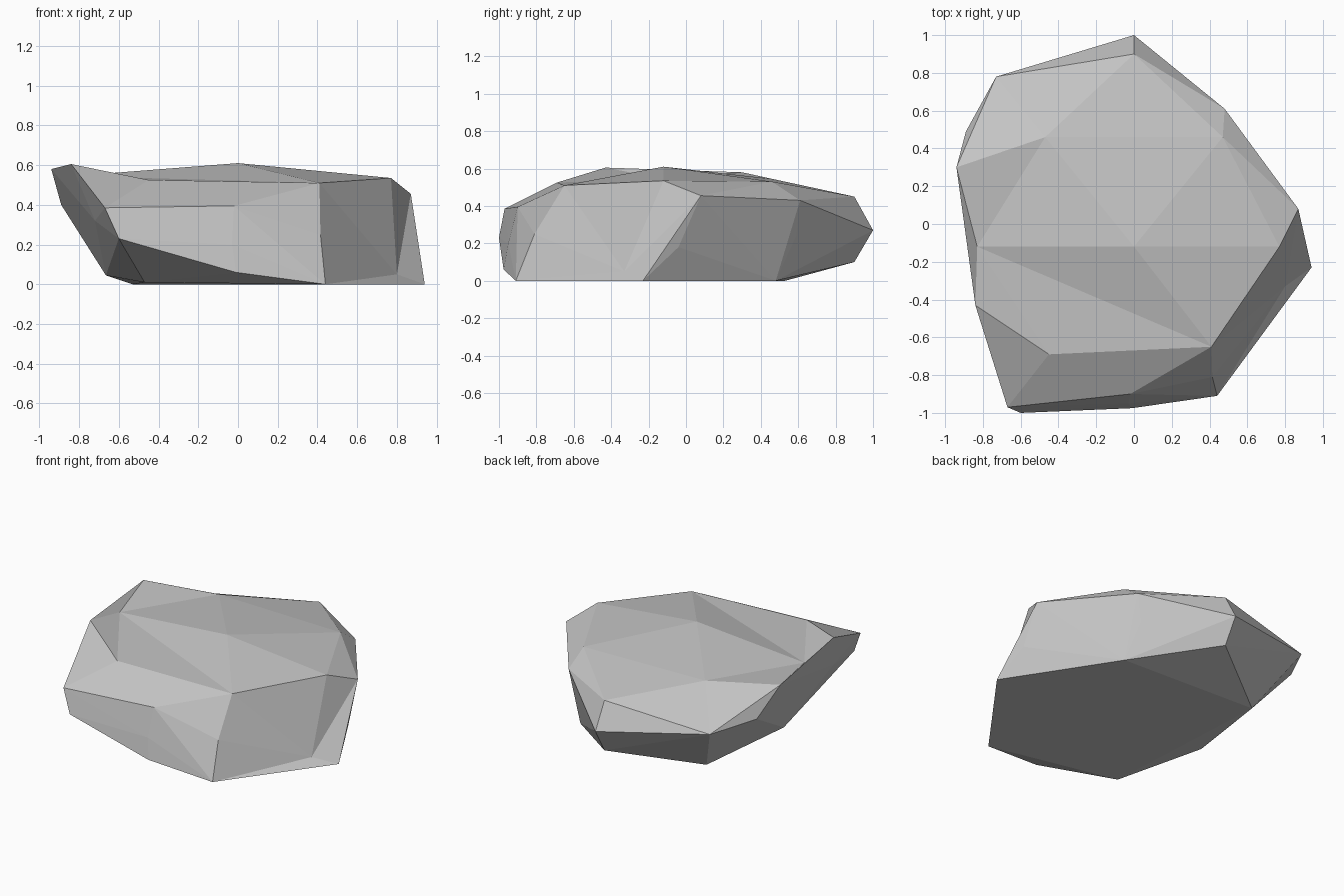
import bpy
import bmesh

# Remove the default cube only
cube = bpy.data.objects.get("Cube")
if cube:
    bpy.data.objects.remove(cube, do_unlink=True)


def flat_material(name, colour):
    material = bpy.data.materials.new(name)
    material.use_nodes = True
    material.diffuse_color = colour
    shader = material.node_tree.nodes["Principled BSDF"]
    shader.inputs["Base Color"].default_value = colour
    shader.inputs["Roughness"].default_value = 0.9
    return material


# Corners of the top, going round from the front
top_corners = [
    (-.45, -.69, .525), (-.02, -.9, .395), (.41, -.65, .51),
    (.77, -.12, .535), (.47, .46, .53), (0, .9, .45),
]

# Corners round the sides, from the front left of the page to the back
side_corners = [
    (-.67, -.97, .385), (-.6, -1, .23), (-.03, -.95, .2), (.415, -.81, .25),
    (.88, -.04, .18), (.87, .08, .455), (.48, .61, .43), (.44, .59, .24),
    (0, 1, .27), (-.73, .78, .36), (-.89, .49, .4), (-.94, .3, .58),
    (-.84, -.43, .605), (-.72, -.6, .32),
]

# Corners of the flat underside
base_corners = [
    (-.47, -.72, .01), (-.01, -.975, .06), (.44, -.91, 0), (.94, -.23, 0),
    (.48, .48, 0), (0, .9, .1), (-.53, .53, 0), (-.665, -.13, .045),
]

# Shallow hollows: a raised point for wrapping, then its settled position
hollows = [
    ((0, -.12, .66), (0, -.12, .61)),
    ((-.86, -.13, .72), (-.83, -.12, .545)),
    ((-.47, .46, .62), (-.47, .46, .545)),
    ((.9, -.4, .05), (.8, -.33, .05)),
]


def build_rock(name, material):
    bm = bmesh.new()
    for corner in top_corners + side_corners + base_corners:
        bm.verts.new(corner)
    dents = [(bm.verts.new(raised), settled) for raised, settled in hollows]

    # Wrap the corners in flat facets, then press in the hollows
    bmesh.ops.convex_hull(bm, input=list(bm.verts), use_existing_faces=False)
    for vert, settled in dents:
        vert.co = settled
    loose = [vert for vert in bm.verts if not vert.link_faces]
    bmesh.ops.delete(bm, geom=loose, context="VERTS")
    bmesh.ops.recalc_face_normals(bm, faces=list(bm.faces))

    mesh = bpy.data.meshes.new(name)
    bm.to_mesh(mesh)
    bm.free()
    mesh.materials.append(material)
    for face in mesh.polygons:
        face.use_smooth = False
    rock = bpy.data.objects.new(name, mesh)
    bpy.context.collection.objects.link(rock)
    return rock


stone_grey = flat_material("stone_grey", (.55, .55, .55, 1))
build_rock("rock", stone_grey)
